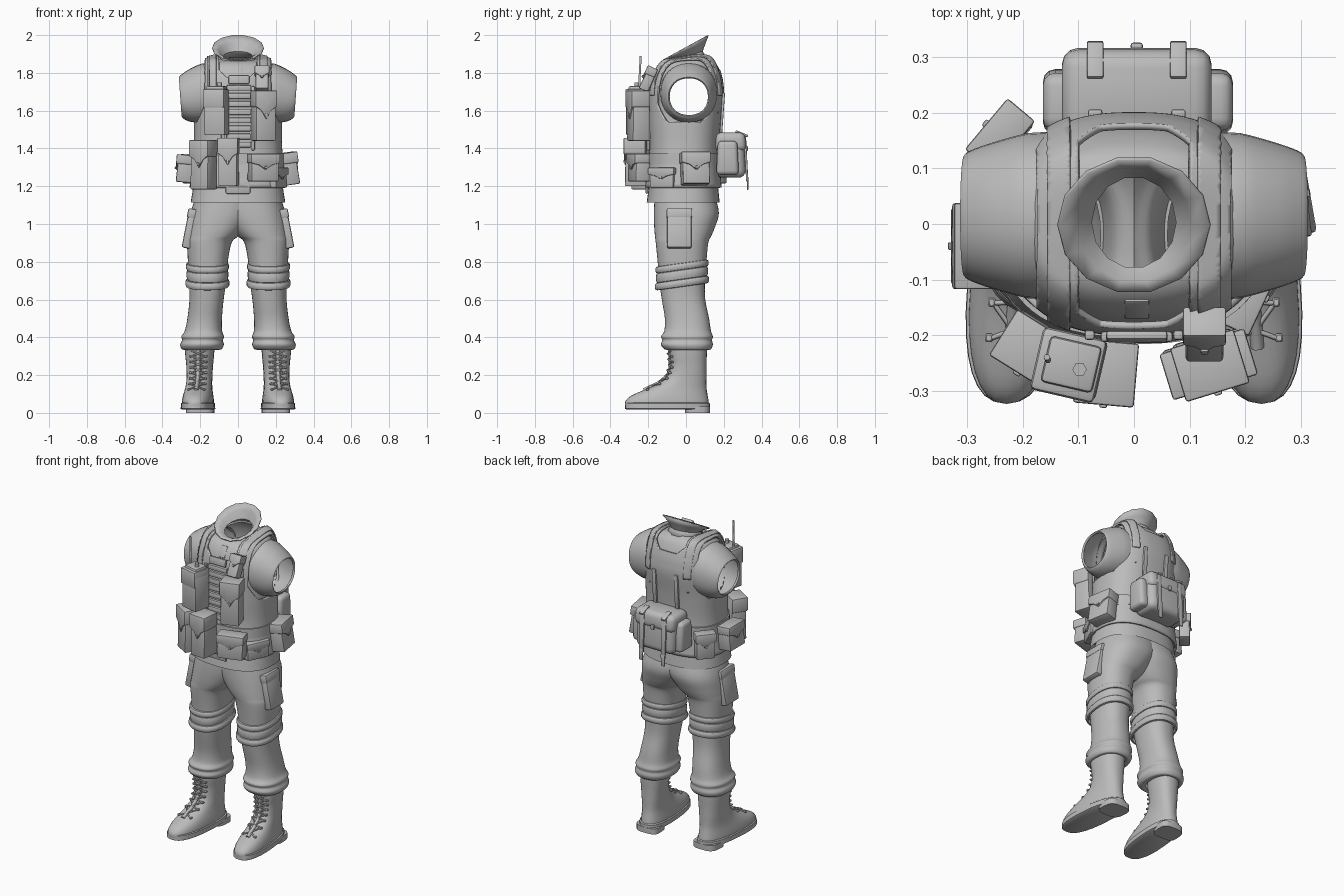
import bpy, bmesh, math
from mathutils import Matrix, Vector, Euler

if "Cube" in bpy.data.objects:
    bpy.data.objects.remove(bpy.data.objects["Cube"])

grey = bpy.data.materials.new("plain_grey")
grey.use_nodes = True
grey.diffuse_color = (0.5, 0.5, 0.5, 1)
grey.node_tree.nodes["Principled BSDF"].inputs["Base Color"].default_value = (0.5, 0.5, 0.5, 1)
made = []


def finish(name, bm, solid=0):
    bmesh.ops.recalc_face_normals(bm, faces=bm.faces)
    me = bpy.data.meshes.new(name)
    bm.to_mesh(me)
    bm.free()
    me.materials.append(grey)
    ob = bpy.data.objects.new(name, me)
    bpy.context.collection.objects.link(ob)
    if solid:
        mod = ob.modifiers.new("thickness", 'SOLIDIFY')
        mod.thickness, mod.offset = solid, 0
    made.append(ob)
    return ob


def ring(z, x0, x1, yf, yb, n=32, p=0.8, tilt=0.0):
    """Rounded-box outline at height z."""
    pts = []
    for i in range(n):
        a = math.tau * i / n
        c, s = math.cos(a), math.sin(a)
        x = (x0 + x1) / 2 + (x1 - x0) / 2 * math.copysign(abs(c) ** p, c)
        y = (yf + yb) / 2 + (yb - yf) / 2 * math.copysign(abs(s) ** p, s)
        pts.append(Vector((x, y, z + tilt * y)))
    return pts


def loft(name, rings, caps=(False, False), cuts=(), keep=None, solid=0, side=1):
    """Skin between rings; cuts are (x, z, normal x, normal z) lines, keep drops faces by centre."""
    bm = bmesh.new()
    rows = [[bm.verts.new((v.x * side, v.y, v.z)) for v in r] for r in rings]
    n = len(rows[0])
    for a, b in zip(rows, rows[1:]):
        for i in range(n):
            j = (i + 1) % n
            bm.faces.new((a[i], a[j], b[j], b[i]))
    for row, cap in zip((rows[0], rows[-1]), caps):
        if cap:
            bm.faces.new(row)
    for x, z, nx, nz in cuts:
        for s in (-1, 1):
            bmesh.ops.bisect_plane(bm, geom=bm.verts[:] + bm.edges[:] + bm.faces[:], dist=1e-5,
                                   plane_co=(s * x, 0, z), plane_no=(s * nx, 0, nz))
    if keep:
        bad = [f for f in bm.faces if not keep(f.calc_center_median())]
        bmesh.ops.delete(bm, geom=bad, context='FACES')
    return finish(name, bm, solid)


def refine(rows, steps):
    """Smooth in-between rows by a cubic through the given ones."""
    out = []
    for k in range(len(rows) - 1):
        a, b, c, d = (rows[min(max(k + o, 0), len(rows) - 1)] for o in (-1, 0, 1, 2))
        for s in range(steps):
            t = s / steps
            out.append([q + t / 2 * (r - p + t * (2 * p - 5 * q + 4 * r - w + t * (3 * (q - r) + w - p)))
                        for p, q, r, w in zip(a, b, c, d)])
    return out + [list(rows[-1])]


def box(name, loc, size, rot=(0, 0, 0), bevel=0.008, taper=1.0, seg=2):
    bm = bmesh.new()
    bmesh.ops.create_cube(bm, size=1)
    for v in bm.verts:
        if v.co.z > 0:
            v.co.y *= taper
        v.co = Vector(a * b for a, b in zip(v.co, size))
    bmesh.ops.bevel(bm, geom=bm.edges[:], offset=bevel, segments=seg, affect='EDGES', profile=0.5)
    bm.transform(Matrix.LocRotScale(Vector(loc), Euler([math.radians(r) for r in rot]), None))
    return finish(name, bm)


def tube(name, pts, r):
    cu = bpy.data.curves.new(name, 'CURVE')
    cu.dimensions, cu.bevel_depth, cu.bevel_resolution, cu.use_fill_caps = '3D', r, 1, True
    sp = cu.splines.new('POLY')
    sp.points.add(len(pts) - 1)
    for q, p in zip(sp.points, pts):
        q.co = (*p, 1)
    cu.materials.append(grey)
    bpy.context.collection.objects.link(bpy.data.objects.new(name, cu))


def pouch(name, loc, size, turn, lean=0):
    """Bevelled bag with a pointed flap and a stud, facing local -y."""
    w, d, h = size
    box(name, loc, size, (lean, 0, turn), taper=0.9)
    m = Matrix.LocRotScale(Vector(loc), Euler((math.radians(lean), 0, math.radians(turn))), None)
    bm = bmesh.new()
    hw, top = w / 2 + 0.005, h / 2 + 0.006
    outline = [(-hw, top), (-hw, h * 0.2), (-hw * 0.45, h * 0.12), (0, -h * 0.06),
               (hw * 0.45, h * 0.12), (hw, h * 0.2), (hw, top)]
    face = bm.faces.new([bm.verts.new((x, -d / 2 - 0.006, z)) for x, z in outline])
    ext = bmesh.ops.extrude_face_region(bm, geom=[face])
    for v in ext["geom"]:
        if isinstance(v, bmesh.types.BMVert):
            v.co.y = d * 0.45
    bmesh.ops.bevel(bm, geom=bm.edges[:], offset=0.005, segments=2, affect='EDGES', profile=0.5)
    bm.transform(m)
    finish(name + "_flap", bm)
    stud = m @ Vector((0, -d / 2 - 0.006, h * 0.03))
    box(name + "_stud", stud, (0.014, 0.01, 0.014), (lean, 0, turn), 0.003)


# Shirt body: z, half width, front y, back y, tilt
torso = [(1.115, .25, -.208, .178, 0), (1.25, .23, -.19, .165, 0), (1.4, .215, -.175, .155, 0),
         (1.55, .213, -.18, .165, 0), (1.68, .212, -.182, .182, 0), (1.75, .208, -.175, .178, 0),
         (1.8, .2, -.16, .167, 0), (1.838, .186, -.138, .15, .02), (1.862, .16, -.112, .13, .06),
         (1.876, .092, -.085, .098, .15)]
fine = refine(torso, 8)


def not_armhole(c):
    return abs(c.x) < 0.1 or ((c.y - .015) / .128) ** 2 + ((c.z - 1.68) / .133) ** 2 > 1


loft("shirt_body", [ring(z, -r, r, f, b, 64, .8, t) for z, r, f, b, t in fine], keep=not_armhole)

# Short sleeves: x, half depth, top z, bottom z; the seam follows the body
sleeve = [(.15, .147, 1.848, 1.545), (.19, .146, 1.843, 1.54), (.25, .13, 1.815, 1.542),
          (.288, .117, 1.79, 1.555), (.303, .108, 1.778, 1.57), (.294, .104, 1.774, 1.574)]
for side, label in ((1, "left"), (-1, "right")):
    rings = []
    for x, d, t, b in refine(sleeve, 3):
        mid, w = (t + b) / 2, max(0, (.19 - x) / .04)
        rings.append([Vector((x + .07 * (v.y - mid)
                              + w * (.04 - .06 * abs(v.x) / d - .03 * max(0, v.y - mid) / (t - mid)),
                              v.x + 0.015, v.y)) for v in ring(0, -d, d, b, t, 32, 0.92)])
    loft(label + "_sleeve", rings, solid=0.006, side=side)

# Flared collar
neck = [(1.862, .102, -.095, .108, .2), (1.888, .079, -.082, .088, .3),
        (1.915, .105, -.105, .105, .45), (1.934, .137, -.125, .12, .55)]
loft("collar", [ring(z, -r, r, f, b, 14, 1, t) for z, r, f, b, t in neck], solid=0.006)
box("collar_placket", (0.005, -.15, 1.805), (.045, .016, .07), (-28, 0, 0), 0.005)


# Vest shell with shoulder straps; the cut lines match the rule
STRAP, NECK, PIT, FRONT, BACK = .172, .1, 1.54, 1.775, 1.815
vest_cuts = [(STRAP, 0, 1, 0), (NECK, 0, 1, 0), (0, PIT, 0, 1), (0, FRONT, 0, 1), (0, BACK, 0, 1),
             (STRAP, 1.63, .09, .04), (.06, FRONT, -1, 1), (.06, BACK, -1, 1)]


def vest_shape(c):
    x = abs(c.x)
    if c.z < PIT:
        return c.z > 1.2
    low = FRONT if c.y < 0 else BACK
    scoop = x < NECK and c.z > low and c.z - low > x - .06
    return not scoop and (x < STRAP or .09 * (x - STRAP) + .04 * (c.z - 1.63) < 0)


def vest_rings(o):
    return [ring(z + o * max(0, min(.6, (z - 1.8) * 10)), -r - o, r + o, f - o, b + o, 96, .8, t) for z, r, f, b, t in fine]


loft("vest_shell", vest_rings(.013), cuts=vest_cuts, keep=vest_shape, solid=0.012)
loft("vest_shoulder_straps", vest_rings(.022), solid=0.008, cuts=[(.115, 0, 1, 0), (.155, 0, 1, 0), (0, 1.68, 0, 1)],
     keep=lambda c: c.z > 1.68 and .115 < abs(c.x) < .155)
for name, z, h, o in (("vest_belt", 1.345, .03, .022), ("vest_hem", 1.215, .015, .024)):
    loft(name, [ring(z + dz, -.22 - e, .22 + e, -.182 - e, .16 + e, 64)
                for dz, e in ((-h, .008), (-h, o), (h, o), (h, .008))])

# Chest webbing, loops and front tab
for i in range(8):
    box("chest_webbing", (.005, -.203, 1.42 + i * .043), (.13, .02, .03), bevel=0.006)
box("chest_label", (.005, -.203, 1.765), (.11, .016, .045), (-8, 0, 0), 0.005)
box("front_tab", (.0, -.207, 1.2), (.13, .014, .08), bevel=0.006)
for s in (-1, 1):
    box("webbing_edge", (s * .08, -.2, 1.56), (.018, .018, .34), bevel=0.005)

# Pouches: centre, size, turn, lean
for args in (
    ("upper_chest_pouch", (.127, -.2, 1.765), (.068, .055, .125), 0, -25),
    ("left_chest_pouch", (.135, -.25, 1.57), (.11, .1, .26), 17),
    ("right_front_pouch", (-.182, -.222, 1.31), (.11, .096, .255), -32),
    ("middle_front_pouch", (-.05, -.263, 1.325), (.1, .115, .25), -5),
    ("left_front_pouch", (.133, -.248, 1.295), (.15, .085, .14), 17),
    ("left_hip_box", (.208, -.12, 1.242), (.14, .055, .1), 65),
    ("left_side_pouch", (.268, .048, 1.29), (.145, .08, .165), 100, -8),
    ("right_side_pouch", (-.282, -.04, 1.29), (.145, .085, .14), -90, -5),
    ("right_back_pouch", (-.238, .157, 1.29), (.11, .062, .15), -130),
):
    pouch(*args)

# Radio in its holder
box("radio_holder", (-.113, -.253, 1.575), (.112, .108, .21), (0, 0, -13))
box("radio_body", (-.113, -.253, 1.66), (.095, .085, .14), (0, 0, -13))
box("radio_strap", (-.118, -.254, 1.665), (.118, .116, .1), (0, 0, -13), 0.01)
tube("radio_antenna", [(-.155, -.245, 1.7), (-.155, -.245, 1.79), (-.157, -.24, 1.89)], 0.006)
tube("radio_knob", [(-.098, -.262, 1.7), (-.098, -.262, 1.75)], 0.013)

# Back pack with side pockets, straps and buckle
box("back_pack", (.005, .235, 1.365), (.262, .165, .24), (0, 0, 0), 0.04, 0.85, 4)
box("pack_lid", (.005, .235, 1.435), (.27, .17, .1), (0, 0, 0), 0.03, 0.9, 3)
for s in (-1, 1):
    box("pack_side_pocket", (.007 + s * .138, .22, 1.35), (.066, .12, .18), (0, 0, 0), 0.022, 0.85, 3)
    x = .005 + s * .075
    box("pack_strap", (x, .318, 1.345), (.03, .012, .24), (3, 0, 0), 0.004)
    box("pack_strap_top", (x, .295, 1.478), (.03, .07, .012), (-22, 0, 0), 0.004)
    box("pack_strap_end", (x, .326, 1.215), (.026, .008, .07), (0, 0, 0), 0.003)
    box("pack_hanger", (x, .192, 1.585), (.026, .014, .22), (-4, 0, 0), 0.004)
box("pack_buckle", (.005, .32, 1.4), (.022, .014, .03), (0, 0, 0), 0.005)

# Trouser leg: z, inner x, outer x, front y, back y
leg = [(1.16, -.11, .22, -.165, .15), (1.06, -.09, .25, -.17, .174), (.98, -.04, .262, -.168, .152),
       (.935, .0, .267, -.164, .133), (.9, .034, .27, -.16, .118), (.8, .054, .265, -.15, .108), (.7, .062, .258, -.142, .1),
       (.6, .076, .257, -.128, .102), (.5, .085, .268, -.112, .122), (.435, .084, .282, -.115, .132),
       (.405, .074, .3, -.132, .142), (.385, .08, .296, -.125, .138), (.36, .075, .306, -.132, .142),
       (.335, .09, .295, -.11, .13), (.34, .12, .27, -.085, .11)]
# Boot: z, half width, front y, back y
boot = [(.03, .081, -.322, .122), (.06, .082, -.322, .12), (.09, .078, -.292, .115), (.12, .072, -.225, .11),
        (.15, .068, -.155, .108), (.19, .067, -.1, .108), (.25, .07, -.08, .108), (.3, .075, -.085, .11), (.37, .08, -.09, .112)]


def turn_out(rings):
    for r in rings:
        for v in r:
            v.x += .004 - 0.08 * v.y
    return rings


def shaft_front(z):
    for a, b in zip(boot, boot[1:]):
        if a[0] <= z <= b[0]:
            return a[2] + (b[2] - a[2]) * (z - a[0]) / (b[0] - a[0])


for s, label in ((1, "left"), (-1, "right")):
    # Each leg stops at the middle seam
    loft(label + "_trouser_leg", [ring(*r, 48, 0.86) for r in refine(leg, 4)], cuts=[(0, 0, 1, 0)],
         keep=lambda c: c.x * s > 0, side=s)
    # Knee bands, lower at the front
    for z, h, e in ((.778, .018, .012), (.735, .026, .009), (.69, .02, .015)):
        prof = [(-1, -.02), (-.9, .6), (-.4, 1), (.4, 1), (.9, .6), (1, -.02)]
        loft(label + "_knee_band", [ring(z + h * a, .06 - e * b, .264 + e * b, -.15 - e * b, .108 + e * b, 32, .86, .14)
                                    for a, b in prof], side=s)
    box(label + "_cargo_pocket", (s * .254, -.035, .975), (.05, .13, .21), (0, -s * 11, 0), 0.01)
    box(label + "_cargo_flap", (s * .24, -.035, 1.055), (.054, .136, .05), (0, -s * 11, 0), 0.008)
    # Boot upper, sole and heel
    loft(label + "_boot", turn_out([ring(z, .2 - w, .2 + w, f, b, 32, .85) for z, w, f, b in refine(boot, 3)]),
         (True, False), side=s)
    loft(label + "_boot_sole", turn_out([ring(z, .2 - w, .2 + w, -.235 - w, .04 + w, 32, .8)
                                         for z, w in ((.018, .082), (.022, .088), (.05, .087), (.054, .082))]), (True, True), side=s)
    loft(label + "_boot_heel", turn_out([ring(z, .125, .275, -.005, .128, 24, .6) for z in (0, .035)]), (True, True), side=s)

    # Crossed laces with eyelets and a tongue
    def lace_point(z, dx):
        y = shaft_front(z) - 0.006 + abs(dx) * 0.35
        return Vector((s * (.204 - .08 * y + dx), y, z))

    for i in range(7):
        z = .125 + i * .029
        for d in (-1, 1):
            mid = lace_point(z + .0145, 0) + Vector((0, -.006, 0))
            tube(label + "_boot_lace", [lace_point(z, d * .038), mid, lace_point(z + .029, -d * .038)], 0.0045)
            box(label + "_eyelet", lace_point(z, d * .041), (.014, .016, .012), (0, 0, 0), 0.003, seg=1)
    tube(label + "_boot_tongue", [lace_point(.12 + .04 * k, 0) + Vector((0, .008, 0)) for k in range(7)], 0.012)

# Smooth shading with sharp creases kept
bpy.ops.object.select_all(action='DESELECT')
for ob in made:
    ob.select_set(True)
bpy.context.view_layer.objects.active = made[0]
bpy.ops.object.shade_smooth_by_angle(angle=math.radians(40))
